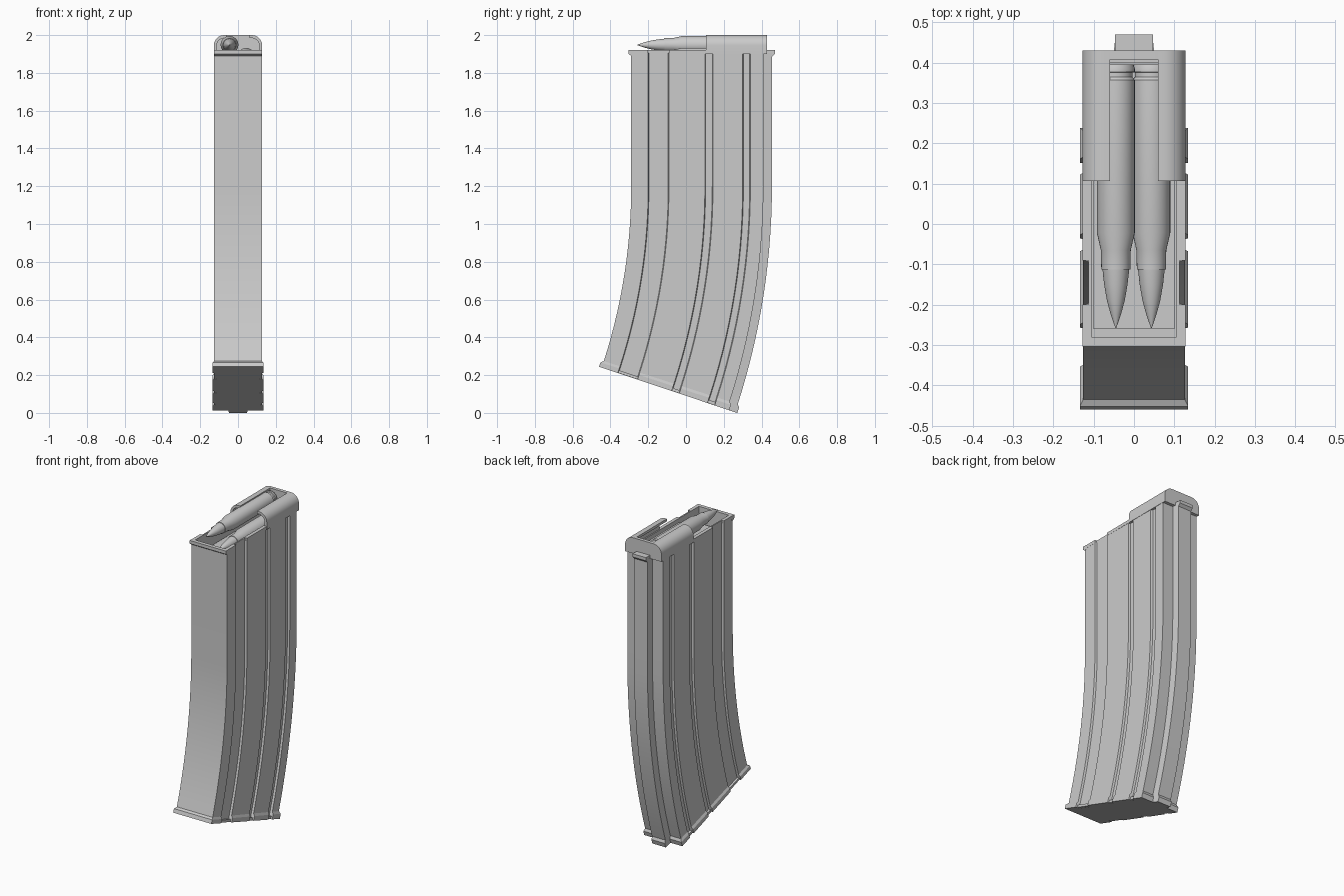
import bpy, bmesh, math

if "Cube" in bpy.data.objects:
    bpy.data.objects.remove(bpy.data.objects["Cube"])

YC, ZC, A = -3.315, 1.2, 0.323      # bend centre, bend start height, bend angle


def finish(name, bm, smooth=None):
    bmesh.ops.remove_doubles(bm, verts=bm.verts, dist=1e-5)
    bmesh.ops.recalc_face_normals(bm, faces=bm.faces)
    me = bpy.data.meshes.new(name)
    bm.to_mesh(me)
    bm.free()
    ob = bpy.data.objects.new(name, me)
    bpy.context.collection.objects.link(ob)
    if smooth:
        bpy.context.view_layer.objects.active = ob
        ob.select_set(True)
        bpy.ops.object.shade_smooth_by_angle(angle=math.radians(smooth))
        ob.select_set(False)
    return ob


def place(x, y, u):
    """Negative u is height above the bend, positive u is the bend angle."""
    if u <= 0:
        return (x, y, ZC - u)
    r = y - YC
    return (x, YC + r * math.cos(u), ZC - r * math.sin(u))


def section(grow=0.0, grooves=True):
    """Horizontal outline with side grooves and a rear spine."""
    w = 0.126 + grow * 0.7
    half = [(w, -0.29 - grow * 1.2)]
    if grooves:
        for y0, y1 in ((-0.2, -0.09), (0.10, 0.143), (0.30, 0.341)):
            half += [(w, y0), (0.113, y0 + 0.004), (0.113, y1 - 0.004), (w, y1)]
    half += [(w, 0.41 + grow), (0.052, 0.41 + grow), (0.047, 0.455 + grow)]
    return half + [(-x, y) for x, y in reversed(half)]


def loft(name, rings, smooth=None):
    bm = bmesh.new()
    loops = [[bm.verts.new(p) for p in r] for r in rings]
    n = len(loops[0])
    for a, b in zip(loops, loops[1:]):
        for i in range(n):
            j = (i + 1) % n
            bm.faces.new((a[i], a[j], b[j], b[i]))
    bm.faces.new(loops[0])
    bm.faces.new(loops[-1])
    return finish(name, bm, smooth)


def extrude_y(name, pts, y0, y1, smooth=None):
    return loft(name, [[(x, y, z) for x, z in pts] for y in (y0, y1)], smooth)


def box(name, x0, x1, y0, y1, z0, z1):
    return extrude_y(name, [(x0, z0), (x1, z0), (x1, z1), (x0, z1)], y0, y1)


# curved body with open top pocket and flared foot
def pocket(z):
    return [(max(-0.105, min(0.105, x)), max(-0.28, min(0.40, y)), z) for x, y in section()]


steps = [(-0.705, 0), (0, 0)] + [((A - 0.012) * i / 14, 0) for i in range(1, 15)]
steps += [(A - 0.008, 0.012), (A, 0.012)]
rings = [pocket(1.80), pocket(1.905)]
rings += [[place(x, y, u) for x, y in section(g)] for u, g in steps]
loft("magazine_body", rings, 20)

# plate closing the groove ends at the foot
loft("floor_plate", [[place(x, y, u) for x, y in section(0, False)]
                     for u in (A - 0.005, A - 0.0002)])

# top rim, front lip and rear catch tab
for s, side in ((1, "right"), (-1, "left")):
    for i, (y0, y1) in enumerate(((-0.29, -0.2), (-0.09, 0.42))):
        box(f"rim_{side}_{i}", s * 0.105, s * 0.127, y0, y1, 1.90, 1.92)
    box(f"rim_{side}_inner", s * 0.105, s * 0.113, -0.2, -0.09, 1.90, 1.92)
front = [(-0.29, 1.89), (-0.304, 1.90), (-0.304, 1.92), (-0.28, 1.92), (-0.28, 1.89)]
loft("front_lip", [[(x, y, z) for y, z in front] for x in (-0.128, 0.128)])
tab = [(0.42, 1.92), (0.47, 1.92), (0.47, 1.90), (0.455, 1.885), (0.42, 1.885)]
loft("catch_tab", [[(x, y, z) for y, z in tab] for x in (-0.047, 0.047)])


# rounded feed lips and rear wall
def arc(r, n=8):
    return [(0.073 + r * math.cos(math.pi / 2 * i / n),
             1.945 + r * math.sin(math.pi / 2 * i / n)) for i in range(n + 1)]


outer = [(0.128, 1.90)] + arc(0.055)
inner = [(0.112, 1.90)] + arc(0.039)
lip = outer + [(0.06, 2.0), (0.06, 1.984)] + inner[::-1]
for s, side in ((1, "right"), (-1, "left")):
    extrude_y(f"feed_lip_{side}", [(s * x, z) for x, z in lip], 0.107, 0.425, 30)
extrude_y("rear_wall", outer + [(-x, z) for x, z in reversed(outer)], 0.408, 0.43, 30)

# follower plate under the rounds
box("follower", -0.10, 0.10, -0.26, 0.395, 1.79, 1.825)

# two staggered rounds, each a lathe along y
shape = [(0.395, 0.044), (0.385, 0.047), (0.377, 0.047), (0.375, 0.041), (0.364, 0.041),
         (0.357, 0.047), (-0.022, 0.047), (-0.065, 0.037), (-0.113, 0.036), (-0.113, 0.033),
         (-0.15, 0.029), (-0.19, 0.022), (-0.225, 0.0125), (-0.258, 0.001)]
for name, cx, cz in (("round_upper", -0.045, 1.948), ("round_lower", 0.043, 1.885)):
    loft(name, [[(cx + r * math.cos(k * math.pi / 16), y, cz + r * math.sin(k * math.pi / 16))
                 for k in range(32)] for y, r in shape], 25)
